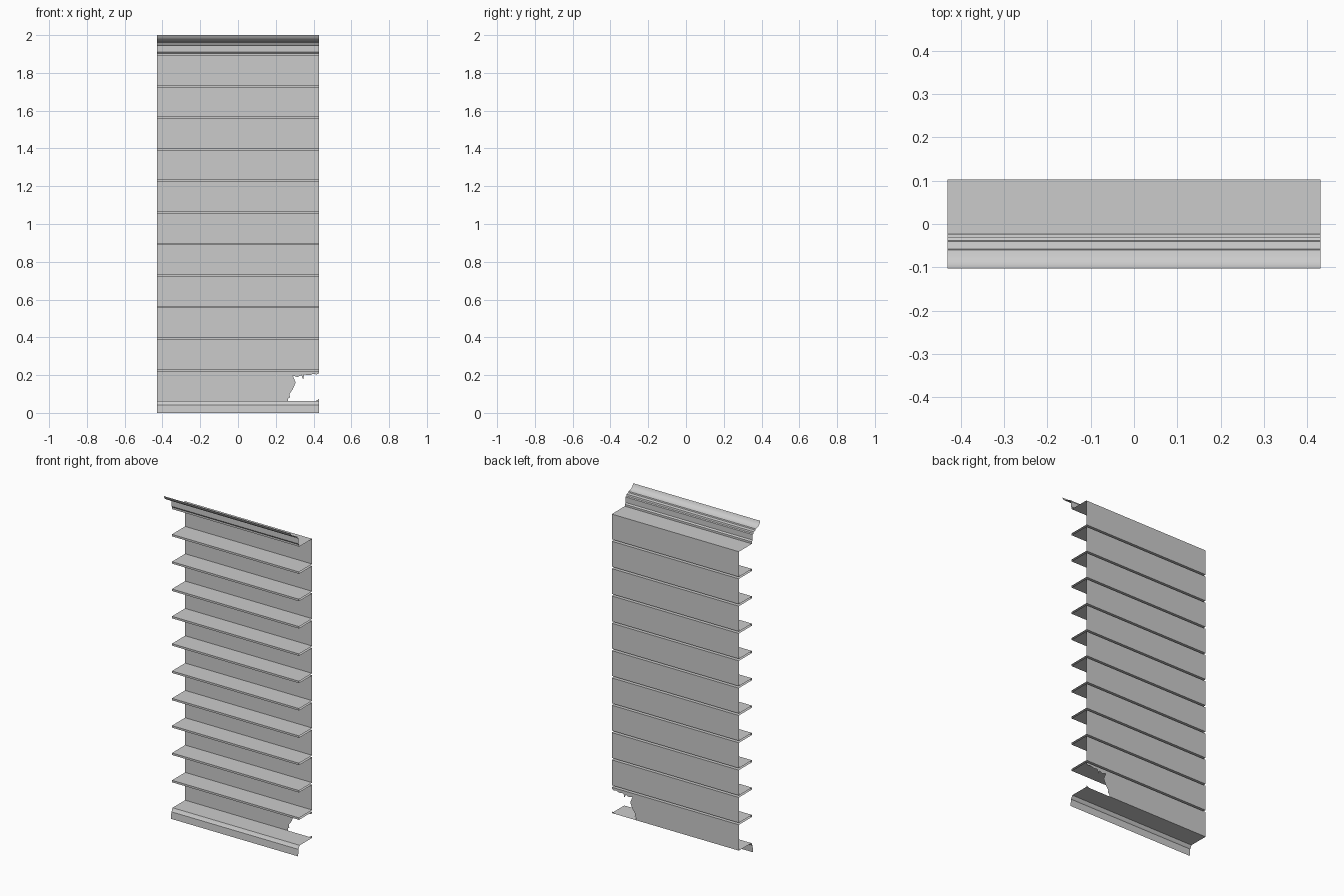
import bpy

if "Cube" in bpy.data.objects:
    bpy.data.objects.remove(bpy.data.objects["Cube"])

W = 0.43          # half width
BACK = 0.103      # rear plane
FRONT = -0.024    # shelf front
T = 0.012         # shelf thickness
shelf_z = [0.226 + i * 0.1671 for i in range(10)]
BASE_TOP, TOP = 0.062, 1.89


def add_mesh(name, verts, faces, smooth=False):
    me = bpy.data.meshes.new(name)
    me.from_pydata(verts, [], faces)
    ob = bpy.data.objects.new(name, me)
    bpy.context.collection.objects.link(ob)
    if smooth:
        bpy.ops.object.select_all(action='DESELECT')
        ob.select_set(True)
        bpy.context.view_layer.objects.active = ob
        bpy.ops.object.shade_smooth_by_angle(angle=0.5)
    return ob


def extrude(name, profile, smooth=False):
    """Open sheet: (y, z) profile, ordered top to bottom, swept across the width."""
    verts = [(x, y, z) for y, z in profile for x in (-W, W)]
    faces = [(2 * i + 2, 2 * i + 3, 2 * i + 1, 2 * i) for i in range(len(profile) - 1)]
    return add_mesh(name, verts, faces, smooth)


# Shelves: folded sheets, open at the back and the ends
for i, z in enumerate(shelf_z):
    h = T / 2
    extrude(f"shelf_{i + 1}", [(BACK, z + h), (FRONT, z + h), (FRONT, z - h), (BACK, z - h)])

# Back panels between the shelves
tops = [z - T / 2 for z in shelf_z[1:]] + [TOP]
for i, (z, top) in enumerate(zip(shelf_z, tops)):
    extrude(f"back_panel_{i + 1}", [(BACK, top), (BACK, z + T / 2)])

# Lowest back panel with a ragged hole in its corner
z0, z1 = BASE_TOP, shelf_z[0] - T / 2
outline = [(-W, z0), (0.265, z0), (0.265, 0.075), (0.275, 0.083), (0.272, 0.1),
           (0.29, 0.125), (0.305, 0.16), (0.298, 0.178), (0.29, 0.198), (0.315, 0.19),
           (0.335, 0.2), (0.345, 0.178), (0.35, 0.203), (0.38, 0.2), (0.40, 0.207),
           (0.415, 0.203), (W, 0.21), (W, z1), (-W, z1)]
add_mesh("broken_back_panel", [(x, BACK, z) for x, z in outline], [tuple(range(len(outline)))])
# Splinter left beside the hole
add_mesh("back_splinter", [(0.41, BACK, z0), (W, BACK, z0), (W, BACK, 0.074)], [(0, 1, 2)])

# Base board with moulded plinth
extrude("base", [(BACK, BASE_TOP), (-0.018, BASE_TOP), (-0.022, 0.056), (-0.026, 0.046),
                 (-0.03, 0.042), (-0.033, 0.0)], True)

# Top board and flaring crown moulding
crown = [(-0.103, 2.0), (-0.098, 1.987), (-0.088, 1.976), (-0.075, 1.97), (-0.06, 1.967),
         (-0.058, 1.96), (-0.04, 1.957), (-0.038, 1.947), (-0.03, 1.944), (-0.03, 1.91),
         (-0.023, 1.902), (-0.023, TOP)]
extrude("crown", crown, True)
extrude("top_board", [(-0.023, TOP), (BACK, TOP)])
